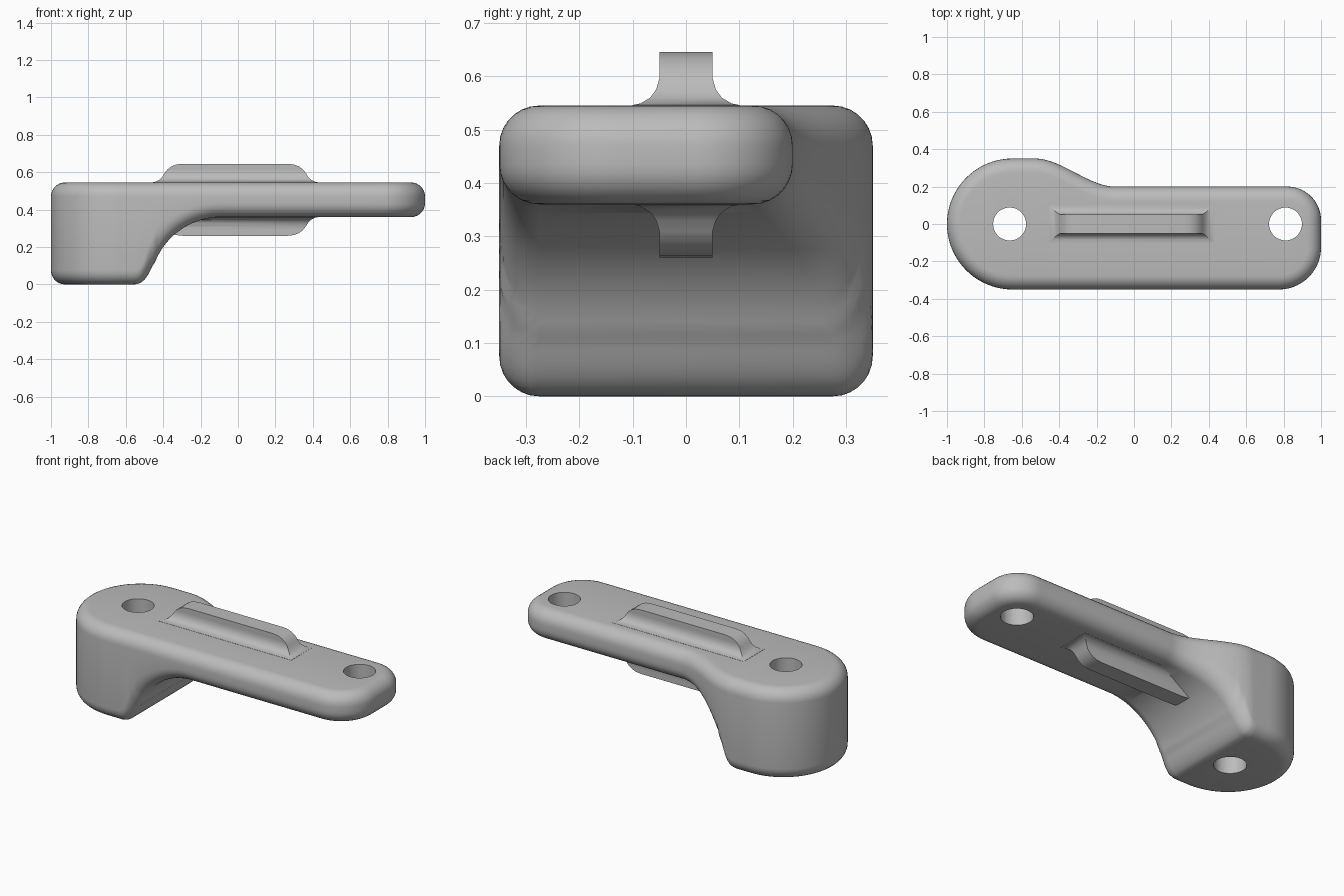
import bpy, bmesh, math

if "Cube" in bpy.data.objects:
    bpy.data.objects.remove(bpy.data.objects["Cube"])

TOP, R, N = 0.545, 0.075, 7
grey = bpy.data.materials.new("plain grey")
grey.diffuse_color = (0.5, 0.5, 0.5, 1)
grey.use_nodes = True
grey.node_tree.nodes["Principled BSDF"].inputs["Base Color"].default_value = grey.diffuse_color


def make_object(name, bm):
    bmesh.ops.remove_doubles(bm, verts=bm.verts, dist=1e-5)
    bmesh.ops.recalc_face_normals(bm, faces=bm.faces)
    mesh = bpy.data.meshes.new(name)
    bm.to_mesh(mesh)
    bm.free()
    mesh.materials.append(grey)
    obj = bpy.data.objects.new(name, mesh)
    bpy.context.collection.objects.link(obj)
    return obj


def arc(r, dx):
    return math.sqrt(max(0.0, r * r - dx * dx))


# Plan outline, inset by d
def back(x, d):
    if x < -0.65:
        return arc(0.35 - d, x + 0.65)
    if x > 0.82:
        return 0.02 + arc(0.18 - d, x - 0.82)
    t = min(1, max(0, (x + 0.53) / 0.43))
    slope = 0.15 * 6 * t * (1 - t) / 0.43
    return 0.35 - 0.15 * t * t * (3 - 2 * t) - d * math.sqrt(1 + slope * slope)


def front(x, d):
    if x < -0.65:
        return -arc(0.35 - d, x + 0.65)
    if x > 0.775:
        return -0.125 - arc(0.225 - d, x - 0.775)
    return -0.35 + d


# Underside height: foot, rounded heel, concave arch, thin arm
HEEL = [(-0.55, 0), (-0.52, 0.008), (-0.497, 0.028), (-0.48, 0.053), (-0.465, 0.082), (-0.45, 0.114)]


def under(x):
    if x <= -0.55:
        return 0.0
    if x >= -0.09:
        return 0.36
    if x > -0.45:
        return -0.02 + arc(0.38, x + 0.09)
    for (x0, z0), (x1, z1) in zip(HEEL, HEEL[1:]):
        if x <= x1:
            return z0 + (z1 - z0) * (x - x0) / (x1 - x0)
    return HEEL[-1][1]


def under_offset(x, h):
    s = (under(x + 0.012) - under(x - 0.012)) / 0.024
    return under(x) + h * math.sqrt(1 + s * s)


# Body: rounded cross-sections lofted along x
stations = [-0.65 - 0.35 * math.cos(math.pi / 2 * i / 20) for i in range(20)]
stations += [-0.65 + 0.01 * i for i in range(57)]
stations += [-0.08 + 0.86 * i / 12 for i in range(1, 12)]
stations += [0.78 + 0.22 * math.sin(math.pi / 2 * i / 18) for i in range(19)]
rings = []
for k in range(N + 1):
    a = math.pi / 2 * k / N
    rings.append((R * (1 - math.cos(a)), R * (1 - math.sin(a))))
rings = [(d, R - h) for d, h in rings]      # inset, distance from the wall start
bm = bmesh.new()
loops = []
for x in stations:
    loop = []
    for side, order in ((front, 1), (back, -1)):
        upper, lower = [], []
        for d, h in rings:
            px = x * (1 - d)
            y = side(px, d)
            upper.append((px, y, TOP - R + h))
            lower.append((px, y, under_offset(px, R - h)))
        loop += (upper[::-1] + lower)[::order]
    loops.append([bm.verts.new(p) for p in loop])
m = len(loops[0])
for a, b in zip(loops, loops[1:]):
    for j in range(m):
        bm.faces.new((a[j], a[(j + 1) % m], b[(j + 1) % m], b[j]))
for end in (loops[0], loops[-1]):
    for j in range(m // 2 - 1):
        bm.faces.new((end[j], end[j + 1], end[m - 2 - j], end[m - 1 - j]))
bmesh.ops.remove_doubles(bm, verts=bm.verts, dist=1e-5)
bmesh.ops.dissolve_degenerate(bm, edges=bm.edges, dist=1e-6)
body = make_object("lever_body", bm)

# Rib through the arm: height above the arm, half width, half length
LEVELS = [(-0.03, 0.1, 0.44), (0.001, 0.1, 0.44), (0.004, 0.085, 0.425), (0.015, 0.067, 0.405),
          (0.03, 0.056, 0.39), (0.05, 0.05, 0.378), (0.07, 0.05, 0.362), (0.086, 0.05, 0.34),
          (0.096, 0.05, 0.315), (0.1, 0.05, 0.28)]
stack = [(0.36 - h, w, l) for h, w, l in LEVELS[::-1]] + [(TOP + h, w, l) for h, w, l in LEVELS]
bm = bmesh.new()
loops = [[bm.verts.new((-0.015 + sx * l, sy * w, z)) for sx, sy in ((-1, -1), (1, -1), (1, 1), (-1, 1))]
         for z, w, l in stack]
for a, b in zip(loops, loops[1:]):
    for j in range(4):
        bm.faces.new((a[j], a[(j + 1) % 4], b[(j + 1) % 4], b[j]))
bm.faces.new(loops[0])
bm.faces.new(loops[-1])
rib = make_object("rib", bm)


# Pin holes
def hole(name, x):
    bm = bmesh.new()
    bmesh.ops.create_cone(bm, cap_ends=True, segments=48, radius1=0.088, radius2=0.088, depth=2)
    bmesh.ops.translate(bm, verts=bm.verts, vec=(x, 0, 0.3))
    return make_object(name, bm)


bpy.context.view_layer.objects.active = body
for tool, op in ((rib, 'UNION'), (hole("foot_hole", -0.665), 'DIFFERENCE'), (hole("arm_hole", 0.81), 'DIFFERENCE')):
    mod = body.modifiers.new(tool.name, 'BOOLEAN')
    mod.operation, mod.object, mod.solver = op, tool, 'EXACT'
    bpy.ops.object.modifier_apply(modifier=mod.name)
    bpy.data.objects.remove(tool)

body.select_set(True)
bpy.ops.object.shade_smooth_by_angle(angle=math.radians(35))
